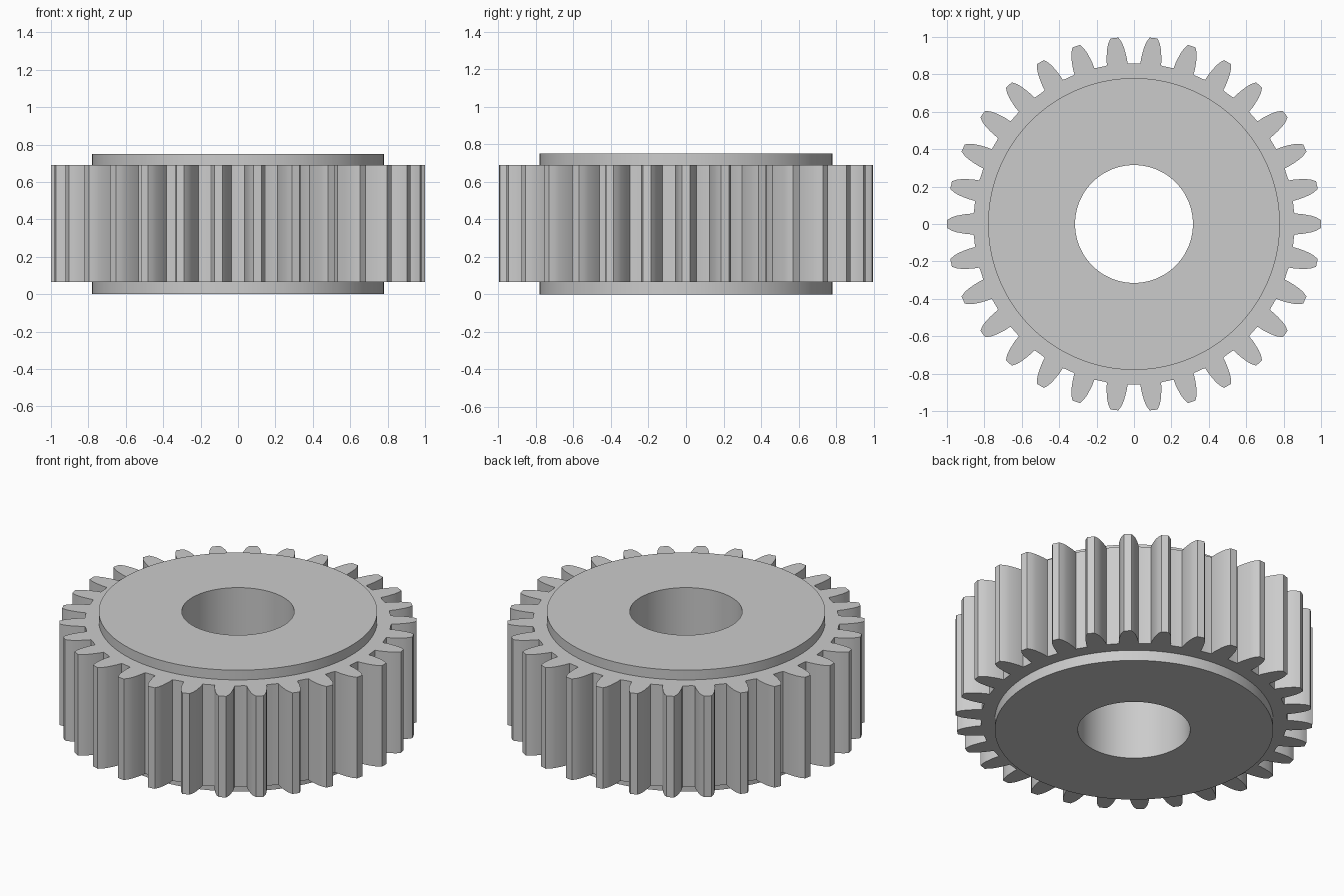
import bpy, bmesh
from math import cos, sin, radians

cube = bpy.data.objects.get("Cube")
if cube:
    bpy.data.objects.remove(cube, do_unlink=True)

TEETH = 30
PITCH = 360 / TEETH
BORE_R, HUB_R = 0.315, 0.78
HEIGHT, TEETH_LOW, TEETH_HIGH = 0.75, 0.065, 0.69

# Half a tooth: (angle from tooth centre in degrees, radius), tip to valley
half_tooth = [(1.2, 1.0), (2.1, 0.975), (2.65, 0.95), (3.1, 0.92),
              (3.5, 0.89), (3.7, 0.86), (4.8, 0.858)]
tooth = [(-a, r) for a, r in reversed(half_tooth)] + half_tooth + [(PITCH / 2, 0.858)]
outline = [(radians(i * PITCH + a), r) for i in range(TEETH) for a, r in tooth]

steel = bpy.data.materials.new("steel grey")
steel.use_nodes = True
colour = (0.6, 0.6, 0.6, 1)
steel.diffuse_color = colour
steel.node_tree.nodes["Principled BSDF"].inputs["Base Color"].default_value = colour

bm = bmesh.new()


def ring(z, radius=None):
    """Loop of vertices; follows the tooth outline when no radius is given."""
    return [bm.verts.new(((radius or r) * cos(a), (radius or r) * sin(a), z))
            for a, r in outline]


# Cross-section rings: bore, lower hub, toothed rim, upper hub, bore
rings = [ring(0, BORE_R), ring(0, HUB_R), ring(TEETH_LOW, HUB_R),
         ring(TEETH_LOW), ring(TEETH_HIGH),
         ring(TEETH_HIGH, HUB_R), ring(HEIGHT, HUB_R), ring(HEIGHT, BORE_R)]

# Skin neighbouring rings, closing the last back to the first
count = len(outline)
for lower, upper in zip(rings, rings[1:] + rings[:1]):
    for i in range(count):
        j = (i + 1) % count
        bm.faces.new((lower[i], lower[j], upper[j], upper[i]))
bmesh.ops.recalc_face_normals(bm, faces=bm.faces)

mesh = bpy.data.meshes.new("spur_gear")
bm.to_mesh(mesh)
bm.free()
mesh.materials.append(steel)
gear = bpy.data.objects.new("spur_gear", mesh)
bpy.context.collection.objects.link(gear)

# Smooth flanks and bore, crisp rims
bpy.ops.object.select_all(action="DESELECT")
gear.select_set(True)
bpy.context.view_layer.objects.active = gear
bpy.ops.object.shade_smooth_by_angle(angle=radians(30))
